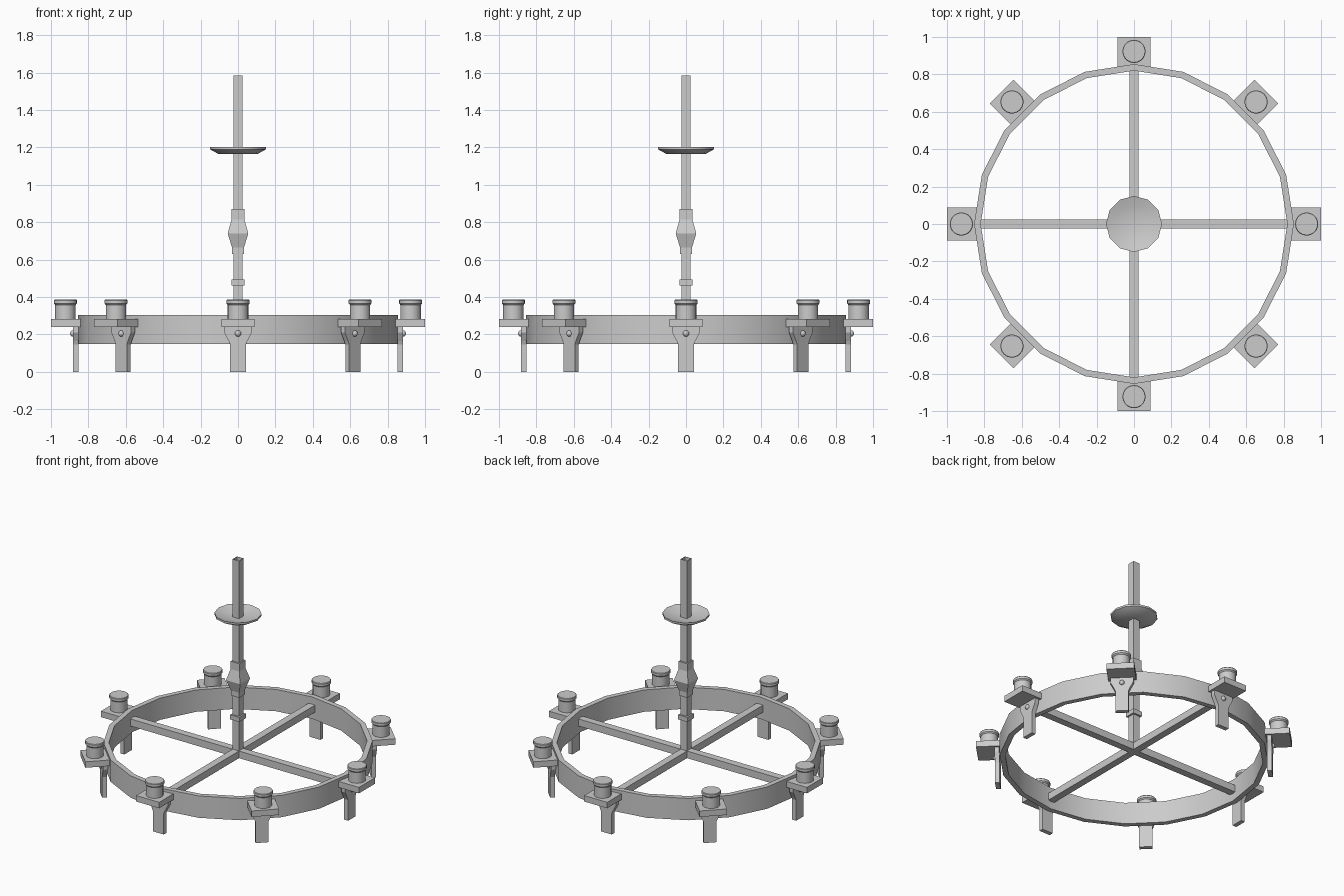
import bpy, bmesh
from math import cos, sin, pi, radians
from mathutils import Matrix

cube = bpy.data.objects.get("Cube")
if cube:
    bpy.data.objects.remove(cube, do_unlink=True)

iron = bpy.data.materials.new("grey_iron")
iron.use_nodes = True
grey = (0.6, 0.6, 0.6, 1)
iron.diffuse_color = grey
iron.node_tree.nodes["Principled BSDF"].inputs["Base Color"].default_value = grey


def finish(name, bm, smooth=None):
    bmesh.ops.recalc_face_normals(bm, faces=bm.faces)
    mesh = bpy.data.meshes.new(name)
    bm.to_mesh(mesh)
    bm.free()
    mesh.materials.append(iron)
    obj = bpy.data.objects.new(name, mesh)
    bpy.context.collection.objects.link(obj)
    if smooth:
        bpy.ops.object.select_all(action='DESELECT')
        obj.select_set(True)
        bpy.context.view_layer.objects.active = obj
        bpy.ops.object.shade_smooth_by_angle(angle=radians(smooth))
    return obj


def loft(name, profile, sides, smooth=None, turn=0.0, closed=False, caps=(True, True)):
    """Turn a (radius, height) profile around z."""
    bm = bmesh.new()
    rings = [[bm.verts.new((r * cos(turn + 2 * pi * i / sides),
                            r * sin(turn + 2 * pi * i / sides), z))
              for i in range(sides)] for r, z in profile]
    pairs = list(zip(rings, rings[1:]))
    if closed:
        pairs.append((rings[-1], rings[0]))
    for a, b in pairs:
        for i in range(sides):
            j = (i + 1) % sides
            bm.faces.new((a[i], a[j], b[j], b[i]))
    if not closed:
        for ring, cap in ((rings[0], caps[0]), (rings[-1], caps[1])):
            if cap:
                bm.faces.new(ring)
    return finish(name, bm, smooth)


def square_loft(name, profile, caps=(True, True)):
    """Square section given by half widths."""
    return loft(name, [(h * 2 ** 0.5, z) for h, z in profile], 4, turn=pi / 4, caps=caps)


def box(name, size, centre):
    bm = bmesh.new()
    bmesh.ops.create_cube(bm, size=1, matrix=Matrix.Translation(centre) @ Matrix.Diagonal((*size, 1)))
    return finish(name, bm)


# Hoop and crossing spokes
loft("hoop", [(0.855, 0.15), (0.855, 0.303), (0.82, 0.303), (0.82, 0.15)], 20, 30, closed=True)
box("spoke_across", (1.65, 0.05, 0.05), (0, 0, 0.228))
box("spoke_along", (0.05, 1.65, 0.05), (0, 0, 0.228))

# Central stem: thin open tube with collar, knop and dish
square_loft("stem", [(0.024, 0.21), (0.024, 1.585)], caps=(True, False))
square_loft("collar", [(0.036, 0.463), (0.036, 0.495)])
square_loft("knop", [(0.032, 0.63), (0.032, 0.665), (0.055, 0.74), (0.034, 0.815), (0.034, 0.87)])
loft("dish", [(0.105, 1.165), (0.15, 1.19), (0.15, 1.203), (0.10, 1.188), (0.05, 1.18), (0.004, 1.178)],
     12, 35)


# Candle holders, made facing +x and then turned around the hoop
def holder_parts():
    plate = box("holder_plate", (0.16, 0.178, 0.042), (0.92, 0, 0.262))

    outline = [(0.042, 0), (0.042, 0.145), (0.05, 0.165), (0.074, 0.21), (0.074, 0.245)]
    outline += [(-y, z) for y, z in reversed(outline)]
    bm = bmesh.new()
    face = bm.faces.new([bm.verts.new((0.853, y, z)) for y, z in outline])
    grown = bmesh.ops.extrude_face_region(bm, geom=[face])["geom"]
    bmesh.ops.translate(bm, vec=(0.03, 0, 0), verts=[v for v in grown if isinstance(v, bmesh.types.BMVert)])
    bracket = finish("holder_bracket", bm)

    bm = bmesh.new()
    bmesh.ops.create_uvsphere(bm, u_segments=10, v_segments=6, radius=0.017,
                              matrix=Matrix.Translation((0.882, 0, 0.205)))
    rivet = finish("holder_rivet", bm, 50)

    cup = loft("candle_cup", [(0.055, 0.28), (0.055, 0.358), (0.062, 0.366), (0.062, 0.382), (0.059, 0.386)],
               20, 30)
    cup.data.transform(Matrix.Translation((0.923, 0, 0)))
    return [plate, bracket, rivet, cup]


parts = holder_parts()
for step in range(1, 8):
    for part in parts:
        copy = part.copy()
        copy.name = f"{part.name}_{step + 1}"
        copy.rotation_euler.z = step * pi / 4
        bpy.context.collection.objects.link(copy)
